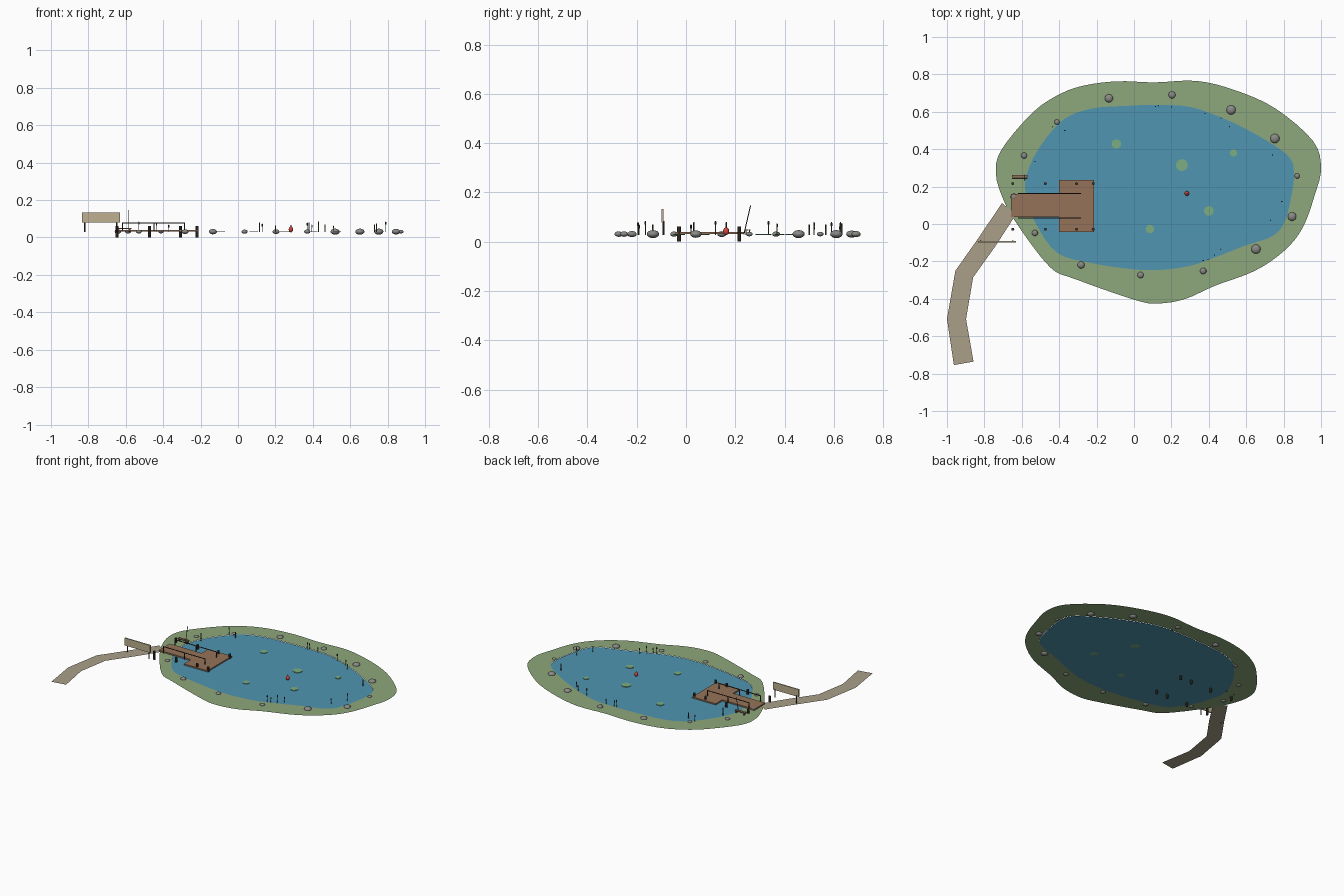
import bpy, bmesh, math
from mathutils import Vector

Z = 0.028  # ground level


def material(name, r, g, b):
    m = bpy.data.materials.new(name)
    m.diffuse_color = (r, g, b, 1)
    return m


GRASS = material("grass", .27, .39, .20)
WATER = material("water", .08, .30, .44)
WOOD = material("wood", .30, .17, .10)
DARK = material("dark_wood", .05, .04, .03)
SAND = material("sand", .40, .35, .25)
SIGN = material("sign_tan", .52, .44, .28)
STONE = material("stone", .25, .25, .24)
LEAF = material("leaf", .20, .42, .22)
REED = material("reed_green", .10, .16, .06)
RED = material("red", .65, .06, .05)


def finish(ob, name, mat):
    ob.name = name
    ob.data.materials.append(mat)
    return ob


def mesh(name, verts, faces, mat):
    me = bpy.data.meshes.new(name)
    me.from_pydata(verts, [], faces)
    ob = bpy.data.objects.new(name, me)
    bpy.context.collection.objects.link(ob)
    return finish(ob, name, mat)


def box(name, x0, x1, y0, y1, z0, z1, mat):
    bpy.ops.mesh.primitive_cube_add(size=1, location=((x0+x1)/2, (y0+y1)/2, (z0+z1)/2))
    ob = bpy.context.object
    ob.scale = (x1-x0, y1-y0, z1-z0)
    return finish(ob, name, mat)


def rod(name, a, b, r, mat, sides=8):
    a, b = Vector(a), Vector(b)
    bpy.ops.mesh.primitive_cylinder_add(vertices=sides, radius=r, depth=(b-a).length, location=(a+b)/2)
    ob = bpy.context.object
    ob.rotation_euler = (b-a).to_track_quat('Z', 'Y').to_euler()
    return finish(ob, name, mat)


def ball(name, loc, r, flat, mat):
    bpy.ops.mesh.primitive_uv_sphere_add(segments=14, ring_count=8, radius=r, location=loc)
    ob = bpy.context.object
    ob.scale.z = flat
    bpy.ops.object.shade_smooth()
    return finish(ob, name, mat)


def smooth_loop(pts, steps=4):
    # closed Catmull-Rom curve through the points
    out, n = [], len(pts)
    for i in range(n):
        p0, p1, p2, p3 = (Vector(pts[(i+k-1) % n]) for k in range(4))
        for s in range(steps):
            t = s/steps
            out.append(.5*(2*p1 + (p2-p0)*t + (2*p0-5*p1+4*p2-p3)*t*t + (3*p1-p0-3*p2+p3)*t**3))
    return out


# shoreline: outer x, y and inner x, y
shore = [(1.0, .30, .855, .26), (.957, .444, .83, .358), (.76, .615, .685, .46),
         (.55, .712, .50, .555), (.336, .765, .30, .626), (.11, .757, .10, .636),
         (-.09, .763, -.05, .631), (-.278, .738, -.21, .62), (-.417, .684, -.345, .578),
         (-.55, .588, -.44, .497), (-.71, .395, -.54, .35), (-.738, .267, -.583, .214),
         (-.70, .134, -.56, .107), (-.626, 0, -.524, 0), (-.45, -.23, -.41, -.155),
         (-.316, -.294, -.23, -.208), (.005, -.406, -.027, -.24), (.128, -.425, .134, -.246),
         (.273, -.401, .294, -.225), (.433, -.33, .43, -.18), (.647, -.25, .588, -.118),
         (.807, -.14, .74, -.065), (.904, -.016, .805, .01), (.968, .16, .838, .134)]
outer = smooth_loop([s[:2] for s in shore])
inner = smooth_loop([s[2:] for s in shore])
n = len(outer)
mesh("grass_bank", [(p.x, p.y, Z+.002) for p in outer] + [(p.x, p.y, Z+.002) for p in inner],
     [(i, (i+1) % n, n+(i+1) % n, n+i) for i in range(n)], GRASS)
mesh("pond_water", [(p.x, p.y, Z) for p in inner], [tuple(range(n))], WATER)

# footpath
left = [(-.963, -.754), (-1, -.508), (-.955, -.25), (-.824, -.064), (-.706, .112)]
right = [(-.858, -.736), (-.898, -.508), (-.86, -.285), (-.735, -.11), (-.632, .05)]
mesh("footpath", [(x, y, Z+.004) for x, y in left+right],
     [(i, i+5, i+6, i+1) for i in range(4)], SAND)

# dock
box("dock_walkway", -.658, -.40, .037, .16, .031, .040, WOOD)
box("dock_platform", -.402, -.214, -.043, .235, .031, .040, WOOD)
for y in (-.028, .216):
    for x in (-.648, -.474, -.307, -.218):
        rod("dock_piling", (x, y, 0), (x, y, .062), .008, DARK)
for y in (.032, .164):
    rod("dock_rail", (-.62, y, .078), (-.283, y, .078), .003, DARK)
    for x in (-.617, -.45, -.286):
        rod("rail_post", (x, y, .031), (x, y, .079), .003, DARK)

# bench
for y in (.244, .251, .258):
    box("bench_slat", -.652, -.570, y-.003, y+.003, .045, .050, WOOD)
for x in (-.643, -.579):
    for y in (.244, .258):
        box("bench_leg", x-.003, x+.003, y-.002, y+.002, Z, .045, DARK)
rod("fishing_rod", (-.585, .235, .03), (-.585, .262, .147), .002, DARK, 6)

# sign board
box("sign_board", -.835, -.632, -.100, -.092, .079, .133, SIGN)
for x in (-.82, -.648):
    rod("sign_post", (x, -.091, Z), (x, -.091, .085), .004, DARK)

# shore rocks
rocks = [(-.134, .672, .022), (.203, .69, .019), (.519, .61, .025), (.753, .457, .025),
         (.872, .257, .014), (.845, .04, .023), (.652, -.134, .025), (.37, -.251, .017),
         (.035, -.273, .017), (-.283, -.219, .019), (-.53, -.048, .016), (-.642, .145, .018),
         (-.588, .366, .016), (-.412, .545, .014)]
for x, y, r in rocks:
    ball("rock", (x, y, .031), r, .65, STONE)

# lily pads
for x, y, r in [(-.094, .428, .025), (.256, .315, .032), (.532, .38, .019), (.40, .07, .026), (.085, -.027, .023)]:
    rod("lily_pad", (x, y, Z), (x, y, Z+.004), r, LEAF, 16)

# reeds in the shallows
reeds = [(-.53, .335, .085), (-.37, .50, .07), (-.435, .52, .08), (.115, .627, .08), (.13, .632, .075),
         (.20, .625, .065), (.38, .59, .08), (.465, .567, .07), (.51, .52, .065), (.74, .37, .075),
         (.79, .12, .085), (.73, .02, .07), (.37, -.195, .08), (.395, -.19, .07),
         (.43, -.165, .085), (.465, -.135, .07)]
for x, y, h in reeds:
    rod("reed_stem", (x, y, Z), (x, y, h), .0022, REED, 6)
    rod("reed_head", (x, y, h-.016), (x, y, h-.003), .0035, DARK, 6)

# floating bobber
ball("bobber", (.283, .163, .043), .0125, 1.25, RED)
rod("bobber_stem", (.283, .163, .055), (.283, .163, .066), .003, DARK, 6)
